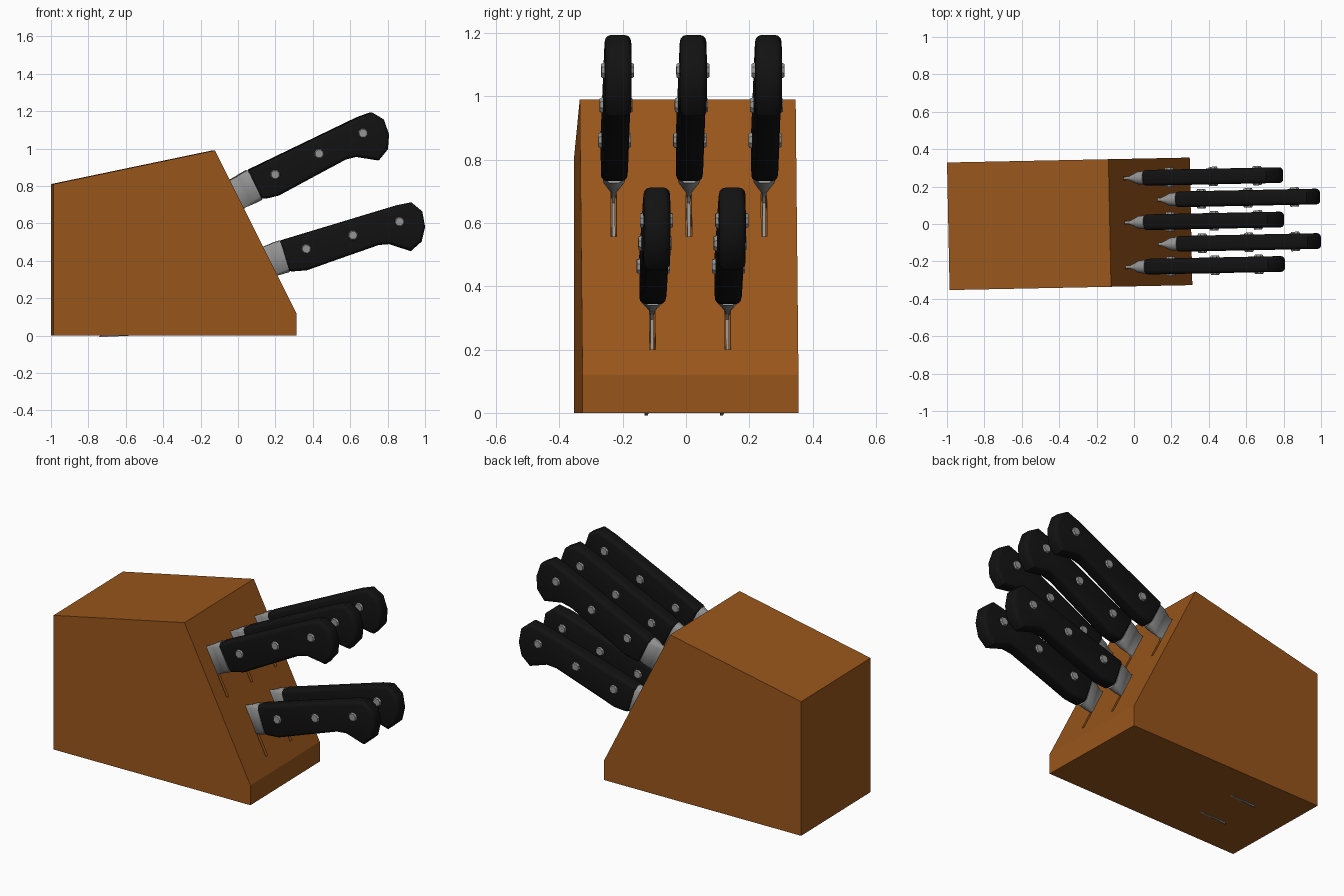
import bpy, bmesh, math
from mathutils import Matrix

if "Cube" in bpy.data.objects:
    bpy.data.objects.remove(bpy.data.objects["Cube"])

def material(name, rgb):
    m = bpy.data.materials.new(name)
    m.diffuse_color = (*rgb, 1)
    m.use_nodes = True
    m.node_tree.nodes["Principled BSDF"].inputs["Base Color"].default_value = m.diffuse_color
    return m

WOOD = material("wood", (0.32, 0.092, 0.011))
BLACK = material("black_handle", (0.006, 0.006, 0.006))
STEEL = material("steel", (0.3, 0.3, 0.3))

# the whole set is turned very slightly about z
YAW = Matrix.Translation((0, 0.008, 0)) @ Matrix.Rotation(0.0204, 4, 'Z')

def finish(name, bm, matrix, mat, smooth=None, bevel=None):
    bmesh.ops.recalc_face_normals(bm, faces=bm.faces[:])
    me = bpy.data.meshes.new(name)
    bm.to_mesh(me)
    bm.free()
    me.transform(matrix)
    ob = bpy.data.objects.new(name, me)
    bpy.context.collection.objects.link(ob)
    me.materials.append(mat)
    if bevel:
        b = ob.modifiers.new("round", 'BEVEL')
        b.width, b.segments, b.limit_method = bevel, 3, 'ANGLE'
        b.angle_limit = math.radians(60)
    bpy.ops.object.select_all(action='DESELECT')
    ob.select_set(True)
    bpy.context.view_layer.objects.active = ob
    if bevel:
        bpy.ops.object.modifier_apply(modifier="round")
    if smooth:
        bpy.ops.object.shade_smooth_by_angle(angle=math.radians(smooth))
    return ob

def slab(bm, profile, half):
    """Side profile (x, z) extruded evenly to both sides in y."""
    a = [bm.verts.new((x, -half, z)) for x, z in profile]
    b = [bm.verts.new((x, half, z)) for x, z in profile]
    bm.faces.new(a)
    bm.faces.new(b[::-1])
    for i in range(len(a)):
        j = (i + 1) % len(a)
        bm.faces.new((a[i], b[i], b[j], a[j]))
    return bm

# wooden block
block = finish("block", slab(bmesh.new(), [(-0.993, 0), (0.305, 0), (0.305, 0.12),
               (-0.13, 0.99), (-0.993, 0.81)], 0.341), YAW, WOOD)

# knife positions: (x, y, z, tilt in degrees)
knives = [(-0.043, y, 0.834, 25.9) for y in (-0.2375, 0, 0.2375)]
knives += [(0.125, y, 0.473, 17.0) for y in (-0.119, 0.119)]

# slots cut in the sloping face, all parallel to its normal
bm = bmesh.new()
for x, y, z, _ in knives:
    m = Matrix.Translation((x, y, z)) @ Matrix.Rotation(-math.radians(26.6), 4, 'Y')
    bmesh.ops.create_cube(bm, size=1, matrix=m @ Matrix.Translation((-0.03, 0, -0.153))
                          @ Matrix.Diagonal((0.12, 0.018, 0.306, 1)))
cutter = finish("slot_cutter", bm, YAW, WOOD)
cutter.hide_render = True
cut = block.modifiers.new("slots", 'BOOLEAN')
cut.operation, cut.object, cut.solver = 'DIFFERENCE', cutter, 'EXACT'
bpy.context.view_layer.objects.active = block
bpy.ops.object.modifier_apply(modifier="slots")
bpy.data.objects.remove(cutter)

HANDLE = [(0.098, 0.004), (0.103, -0.169), (0.194, -0.189), (0.40, -0.180),
          (0.60, -0.172), (0.66, -0.185), (0.757, -0.253), (0.826, -0.221),
          (0.866, -0.152), (0.876, -0.068), (0.835, -0.006), (0.76, 0.002)]
BLADE = [(0.01, -0.008), (0.01, -0.165), (-0.02, -0.18), (-0.025, -0.305), (-0.35, -0.298),
         (-0.6, -0.28), (-0.8, -0.25), (-0.97, -0.207), (-0.75, -0.09), (-0.45, -0.025)]
# bolster cross-sections: (distance, half thickness, top, bottom)
BOLSTER = [(-0.02, 0.007, -0.002, -0.168), (0.02, 0.009, 0, -0.169),
           (0.045, 0.022, 0.002, -0.17), (0.065, 0.033, 0.005, -0.171), (0.104, 0.037, 0.006, -0.171)]

for i, (x, y, z, tilt) in enumerate(knives, 1):
    M = YAW @ Matrix.Translation((x, y, z)) @ Matrix.Rotation(-math.radians(tilt), 4, 'Y')
    finish(f"handle_{i}", slab(bmesh.new(), HANDLE, 0.042), M, BLACK, 40, 0.02)
    finish(f"blade_{i}", slab(bmesh.new(), BLADE, 0.005), M, STEEL)

    # bolster flaring from blade to handle
    bm = bmesh.new()
    rings = []
    for u, h, top, bot in BOLSTER:
        c = h * 0.6
        rings.append([bm.verts.new((u, s, t)) for s, t in (
            (h, top - c), (h - c, top), (c - h, top), (-h, top - c),
            (-h, bot + c), (c - h, bot), (h - c, bot), (h, bot + c))])
    for a, b in zip(rings, rings[1:]):
        for k in range(8):
            bm.faces.new((a[k], a[(k + 1) % 8], b[(k + 1) % 8], b[k]))
    bm.faces.new(rings[0])
    bm.faces.new(rings[-1])
    finish(f"bolster_{i}", bm, M, STEEL, 50)

    # three rivets passing through the handle
    bm = bmesh.new()
    for u, v in ((0.224, -0.079), (0.484, -0.082), (0.743, -0.086)):
        for s in (-1, 1):
            bmesh.ops.create_cone(bm, cap_ends=True, segments=8, radius1=0.029, radius2=0.022,
                                  depth=0.014, matrix=Matrix.Translation((u, s * 0.045, v))
                                  @ Matrix.Rotation(-s * math.pi / 2, 4, 'X'))
    finish(f"rivets_{i}", bm, M, STEEL, 30)
